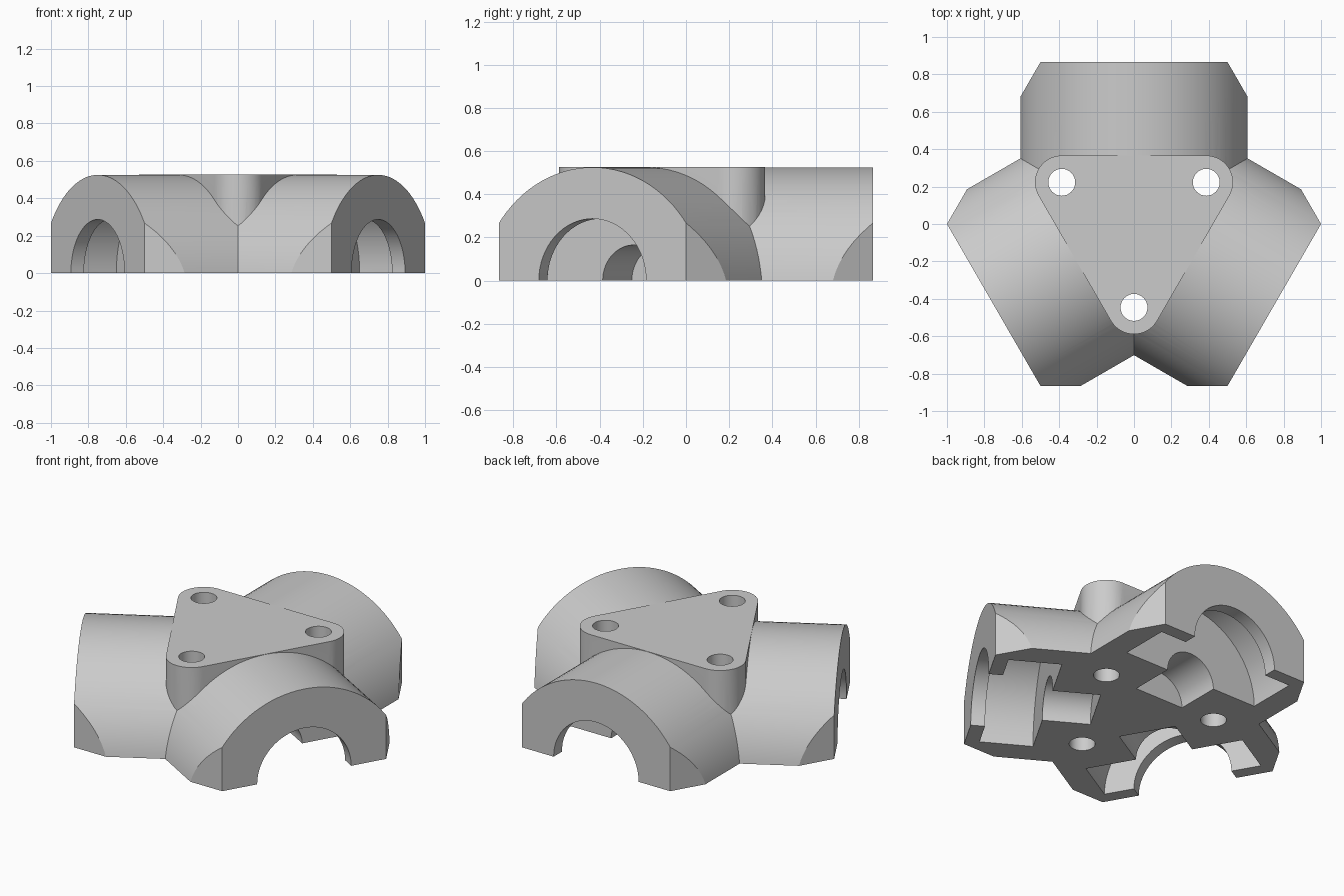
import bpy
import bmesh
from math import radians, sin, cos
from mathutils import Matrix, Vector

default_cube = bpy.data.objects.get("Cube")
if default_cube:
    bpy.data.objects.remove(default_cube, do_unlink=True)

grey = bpy.data.materials.new("plain_grey")
grey.use_nodes = True
colour = (0.6, 0.6, 0.6, 1.0)
grey.diffuse_color = colour
grey.node_tree.nodes["Principled BSDF"].inputs["Base Color"].default_value = colour

ARM_ANGLES = (0, 120, 240)        # turns about z from the back arm
TOP = 0.525                       # crown height of the arms
ARM_R = 0.614
BOLT_DIST = 0.446


def add_object(name, bm):
    bmesh.ops.recalc_face_normals(bm, faces=bm.faces)
    mesh = bpy.data.meshes.new(name)
    bm.to_mesh(mesh)
    bm.free()
    mesh.materials.append(grey)
    obj = bpy.data.objects.new(name, mesh)
    bpy.context.collection.objects.link(obj)
    return obj


def cylinder(name, radius, start, end, z, turn, sides=96):
    """Cylinder lying along y from start to end, turned about z."""
    bm = bmesh.new()
    bmesh.ops.create_cone(bm, cap_ends=True, segments=sides, radius1=radius,
                          radius2=radius, depth=end - start)
    place = (Matrix.Rotation(radians(turn), 4, 'Z')
             @ Matrix.Translation((0, (start + end) / 2, z))
             @ Matrix.Rotation(radians(90), 4, 'X'))
    bmesh.ops.transform(bm, matrix=place, verts=bm.verts)
    return add_object(name, bm)


def prism(name, outline, bottom, top):
    """Upright prism from a plan outline."""
    bm = bmesh.new()
    face = bm.faces.new([bm.verts.new((x, y, bottom)) for x, y in outline])
    grown = bmesh.ops.extrude_face_region(bm, geom=[face])
    verts = [v for v in grown["geom"] if isinstance(v, bmesh.types.BMVert)]
    bmesh.ops.translate(bm, verts=verts, vec=(0, 0, top - bottom))
    return add_object(name, bm)


def circle(centre, radius, first, last, steps):
    angles = [radians(first + (last - first) * i / steps) for i in range(steps + 1)]
    return [(centre[0] + radius * cos(a), centre[1] + radius * sin(a)) for a in angles]


def combine(body, tool, operation):
    """Apply a boolean and discard its tool."""
    mod = body.modifiers.new(operation.lower(), 'BOOLEAN')
    mod.operation = operation
    mod.solver = 'EXACT'
    mod.object = tool
    bpy.context.view_layer.objects.active = body
    bpy.ops.object.modifier_apply(modifier=mod.name)
    bpy.data.objects.remove(tool, do_unlink=True)


# Bolt positions, between the arms
bolts = [(a, Vector((cos(radians(a)), sin(radians(a)))) * BOLT_DIST)
         for a in (30, 150, 270)]

# Rounded triangular centre plate
outline = []
for angle, centre in bolts:
    outline += circle(centre, 0.143, angle - 60, angle + 60, 16)
body = prism("three_way_bearing_hub", outline, -0.1, TOP + 0.0015)

# Three round arms
for turn in ARM_ANGLES:
    combine(body, cylinder("arm", ARM_R, -0.05, 1.1, TOP - ARM_R, turn), 'UNION')

# Hexagonal trim with a flat underside
trim = prism("hexagon_trim", circle((0, 0), 1.0, 0, 300, 5), 0, 0.8)
combine(body, trim, 'INTERSECT')

# Stepped bores: mouth, wide bearing pocket, narrow shaft end
for turn in ARM_ANGLES:
    for radius, start, end in ((0.46, 0.486, 0.786), (0.287, 0.7, 1.0),
                               (0.165, 0.216, 0.55)):
        combine(body, cylinder("bore", radius, start, end, 0, turn, 64), 'DIFFERENCE')

# Bolt holes
for angle, centre in bolts:
    combine(body, prism("bolt_hole", circle(centre, 0.072, 0, 348.75, 31), -0.2, 0.8),
            'DIFFERENCE')

# Smooth curves with sharp edges
bpy.ops.object.select_all(action='DESELECT')
body.select_set(True)
bpy.context.view_layer.objects.active = body
bpy.ops.object.shade_smooth_by_angle(angle=radians(25))
